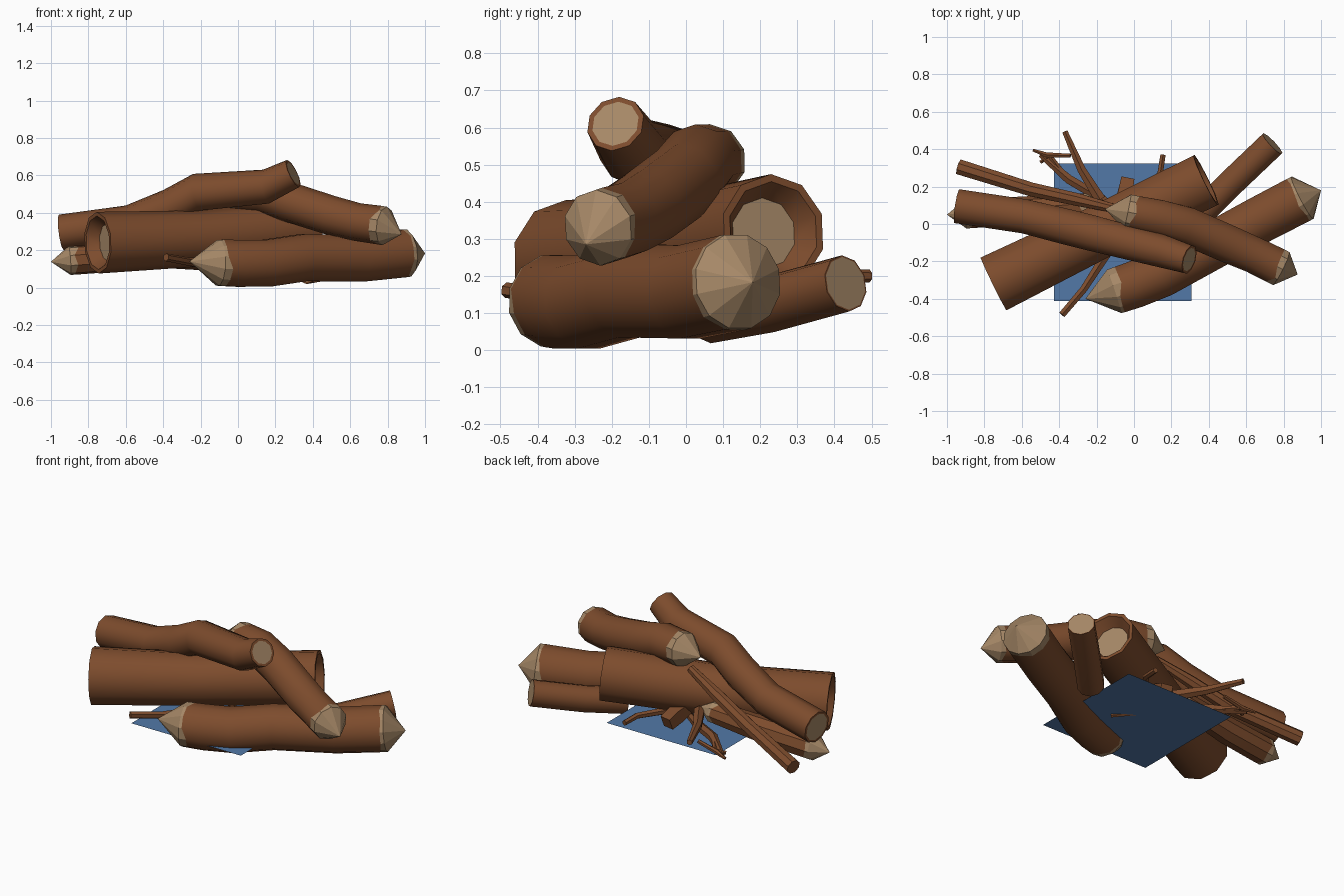
import bpy, bmesh, math, random
from mathutils import Vector

if "Cube" in bpy.data.objects:
    bpy.data.objects.remove(bpy.data.objects["Cube"])

random.seed(4)


def material(name, rgb):
    m = bpy.data.materials.new(name)
    m.diffuse_color = (*rgb, 1)
    m.use_nodes = True
    m.node_tree.nodes["Principled BSDF"].inputs["Base Color"].default_value = m.diffuse_color
    return m


BARK = material("bark brown", (0.205, 0.072, 0.026))
WOOD = material("cut wood tan", (0.38, 0.245, 0.135))
BLUE = material("blue", (0.085, 0.19, 0.39))


def add_ring(bm, c, t, r, sides):
    """Ring of vertices square to direction t."""
    u = t.cross(Vector((0, 0, 1))).normalized()
    v = u.cross(t)
    angles = [2 * math.pi * (i + 0.5) / sides for i in range(sides)]
    return [bm.verts.new(c + (u * math.cos(a) + v * math.sin(a)) * r) for a in angles]


def bridge(bm, a, b, mat=0):
    n = len(a)
    for i in range(n):
        f = bm.faces.new((a[i], a[(i + 1) % n], b[(i + 1) % n], b[i]))
        f.material_index = mat


def cap_end(bm, ring, c, t, kind):
    """Close a tube end (t points outwards). kind: tip point, 'hollow', 'bark' or rim scale."""
    def inner(scale, depth):
        return [bm.verts.new(c + (v.co - c) * scale - t * depth) for v in ring]

    if isinstance(kind, tuple):                     # whittled point with ragged bark edge
        shoulder = inner(0.99, 0)
        for v in ring:
            v.co -= t * random.uniform(0.01, 0.05)
        bridge(bm, ring, shoulder, 1)
        tip = bm.verts.new(kind)
        for i in range(len(ring)):
            f = bm.faces.new((shoulder[i], shoulder[(i + 1) % len(ring)], tip))
            f.material_index = 1
    elif kind == "hollow":                          # thin rim, then a recessed disc
        a, b = inner(0.87, 0), inner(0.62, 0.06)
        bridge(bm, ring, a)
        bridge(bm, a, b)
        bm.faces.new(b).material_index = 1
    elif kind == "bark":
        bm.faces.new(ring)
    else:                                           # sawn end with bark rim
        a = inner(kind, 0)
        bridge(bm, ring, a)
        bm.faces.new(a).material_index = 1


def log(name, pts, sides=10, start="bark", end="bark"):
    """Tube through (x, y, z, radius) points with a chosen treatment for each end."""
    bm = bmesh.new()
    P = [Vector(p[:3]) for p in pts]
    T = [(P[min(i + 1, len(P) - 1)] - P[max(i - 1, 0)]).normalized() for i in range(len(P))]
    rings = [add_ring(bm, P[i], T[i], pts[i][3], sides) for i in range(len(P))]
    for a, b in zip(rings, rings[1:]):
        bridge(bm, a, b)
    cap_end(bm, rings[-1], P[-1], T[-1], end)
    cap_end(bm, rings[0], P[0], -T[0], start)
    bmesh.ops.recalc_face_normals(bm, faces=bm.faces)
    me = bpy.data.meshes.new(name)
    bm.to_mesh(me)
    bm.free()
    me.materials.append(BARK)
    me.materials.append(WOOD)
    ob = bpy.data.objects.new(name, me)
    bpy.context.collection.objects.link(ob)
    bpy.ops.object.select_all(action="DESELECT")
    ob.select_set(True)
    bpy.context.view_layer.objects.active = ob
    bpy.ops.object.shade_smooth_by_angle(angle=math.radians(38))
    for f in me.polygons:                           # cut wood stays faceted
        if f.material_index == 1:
            f.use_smooth = False
    return ob


# Large front log, pointed at both ends
log("front_log", [(-0.105, -0.36, 0.133, 0.128), (0.0, -0.325, 0.13, 0.13),
                  (0.15, -0.265, 0.13, 0.13), (0.35, -0.155, 0.16, 0.13),
                  (0.65, 0.01, 0.157, 0.13), (0.9, 0.14, 0.185, 0.132)], 12,
    start=(-0.26, -0.40, 0.14), end=(1.0, 0.18, 0.183))

# Thick hollow log lying across the middle
log("hollow_log", [(-0.75, -0.32, 0.24, 0.165), (-0.2, -0.05, 0.263, 0.15),
                   (0.385, 0.235, 0.32, 0.155)], 10, start="hollow", end="hollow")

# Bent log on the top of the pile
log("top_log", [(-0.945, 0.095, 0.295, 0.096), (-0.58, 0.04, 0.345, 0.096),
                (-0.36, -0.015, 0.43, 0.1), (-0.22, -0.05, 0.51, 0.1),
                (0.15, -0.145, 0.54, 0.092), (0.295, -0.19, 0.61, 0.08)], 10,
    start=0.85, end=0.82)

# Crossing log, pointed at both ends
log("crossing_log", [(-0.035, 0.065, 0.51, 0.1), (0.13, 0.03, 0.505, 0.105),
                     (0.28, -0.01, 0.455, 0.107), (0.5, -0.105, 0.385, 0.106),
                     (0.64, -0.165, 0.35, 0.102), (0.785, -0.237, 0.33, 0.104)], 10,
    start=(-0.155, 0.08, 0.50), end=(0.875, -0.27, 0.285))

# Sawn back log
log("back_log", [(0.36, 0.06, 0.095, 0.077), (0.53, 0.23, 0.125, 0.077),
                 (0.74, 0.43, 0.18, 0.077)], 10, start=0.85, end=0.94)

# Slim pointed log low on the left
log("left_log", [(-0.9, 0.05, 0.145, 0.079), (-0.6, 0.07, 0.165, 0.077),
                 (-0.25, 0.10, 0.205, 0.064)], 9,
    start=(-1.0, 0.05, 0.138), end=(-0.17, 0.115, 0.22))

# Thin leaning branch
log("leaning_branch", [(-0.935, 0.305, 0.13, 0.044), (-0.55, 0.185, 0.23, 0.04),
                       (-0.3, 0.13, 0.33, 0.037), (-0.09, 0.08, 0.415, 0.024)], 8)

# Short split wedge of kindling
log("kindling_wedge", [(-0.09, 0.06, 0.20, 0.035), (-0.05, 0.16, 0.16, 0.055),
                       (-0.035, 0.235, 0.13, 0.05)], 4)

# Twigs
twigs = [
    [(-0.37, 0.495, 0.2, 0.017), (-0.28, 0.29, 0.2, 0.026), (-0.18, 0.13, 0.2, 0.034)],
    [(-0.385, -0.485, 0.162, 0.021), (-0.27, -0.35, 0.14, 0.022), (-0.14, -0.15, 0.125, 0.028)],
    [(-0.5, 0.37, 0.11, 0.016), (-0.35, 0.24, 0.13, 0.028), (-0.18, 0.14, 0.12, 0.028),
     (0.09, -0.09, 0.07, 0.012)],
    [(-0.54, 0.395, 0.11, 0.008), (-0.47, 0.37, 0.12, 0.015), (-0.34, 0.365, 0.15, 0.012)],
    [(-0.5, 0.33, 0.11, 0.011), (-0.45, 0.365, 0.12, 0.014), (-0.38, 0.27, 0.125, 0.018)],
    [(0.155, 0.37, 0.13, 0.016), (0.14, 0.27, 0.14, 0.018), (0.03, 0.13, 0.15, 0.022)],
]
for k, pts in enumerate(twigs):
    log("twig_%d" % (k + 1), pts, 6)

# Flat blue sheet beneath the pile
bpy.ops.mesh.primitive_plane_add(size=1, location=(-0.06, -0.045, 0.072))
sheet = bpy.context.object
sheet.name = "blue_sheet"
sheet.scale = (0.735, 0.735, 1)
sheet.data.materials.append(BLUE)
